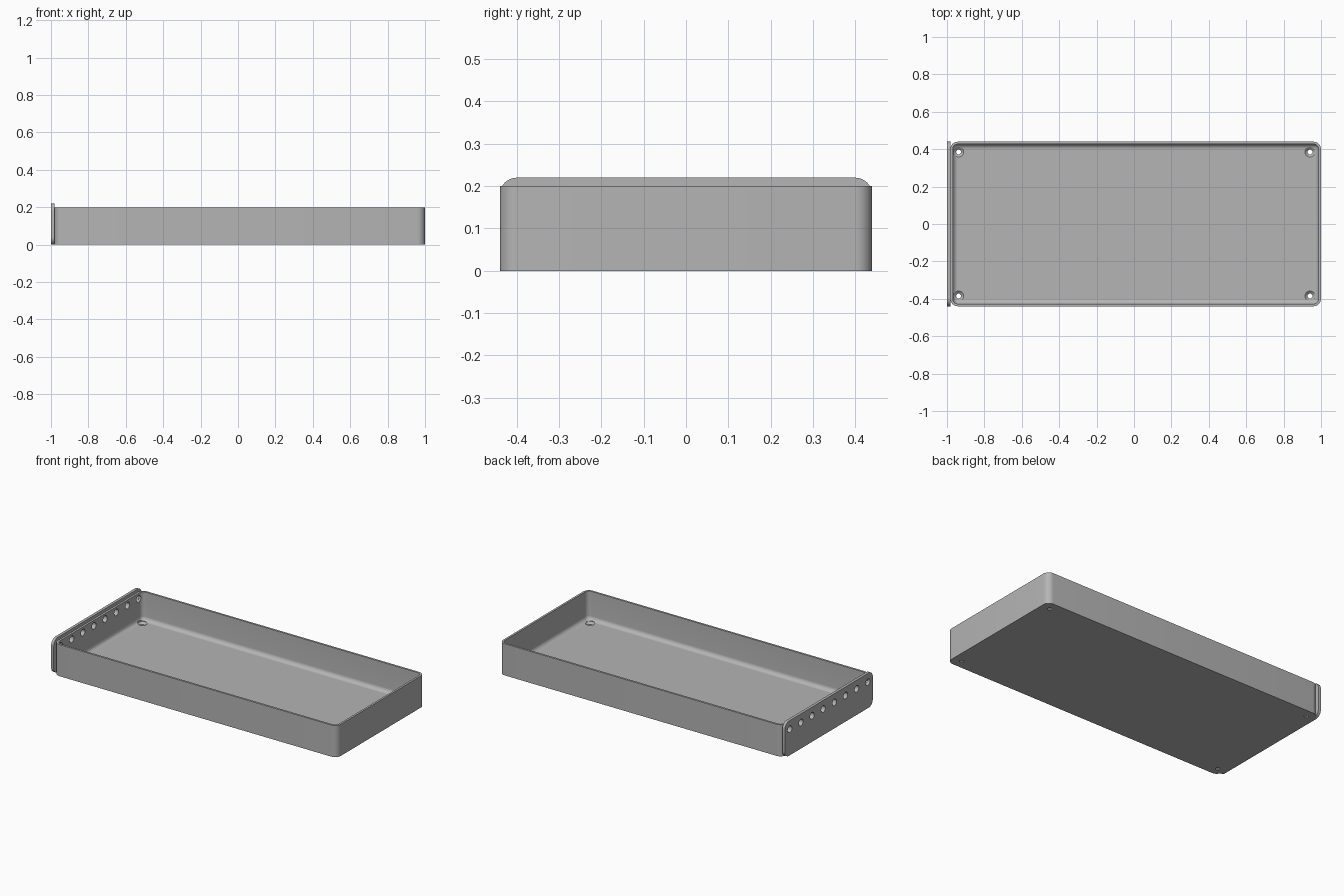
import bpy, bmesh, math
from mathutils import Vector

if "Cube" in bpy.data.objects:
    bpy.data.objects.remove(bpy.data.objects["Cube"])

grey = bpy.data.materials.new("plain grey")
grey.diffuse_color = (0.46, 0.46, 0.46, 1)
grey.use_nodes = True
grey.node_tree.nodes["Principled BSDF"].inputs["Base Color"].default_value = grey.diffuse_color


def rounded_rect(hx, hy, r, steps=8):
    """Outline of a rounded rectangle centred on the origin."""
    pts = []
    for k, (sx, sy) in enumerate([(1, 1), (-1, 1), (-1, -1), (1, -1)]):
        for i in range(steps + 1):
            a = math.pi / 2 * (k + i / steps)
            pts.append((sx * (hx - r) + r * math.cos(a),
                        sy * (hy - r) + r * math.sin(a)))
    return pts


def circle(r, n=32):
    return [(r * math.cos(2 * math.pi * i / n), r * math.sin(2 * math.pi * i / n))
            for i in range(n)]


def loft(bm, rings):
    """Skin a series of equal-length 3D rings and cap both ends."""
    loops = [[bm.verts.new(p) for p in ring] for ring in rings]
    n = len(loops[0])
    for a, b in zip(loops, loops[1:]):
        for i in range(n):
            j = (i + 1) % n
            bm.faces.new((a[i], a[j], b[j], b[i]))
    bm.faces.new(loops[0][::-1])
    bm.faces.new(loops[-1])


def finish(name, bm):
    bmesh.ops.recalc_face_normals(bm, faces=bm.faces[:])
    mesh = bpy.data.meshes.new(name)
    bm.to_mesh(mesh)
    bm.free()
    mesh.materials.append(grey)
    obj = bpy.data.objects.new(name, mesh)
    bpy.context.collection.objects.link(obj)
    return obj


def cut(obj, cutter):
    mod = obj.modifiers.new("holes", 'BOOLEAN')
    mod.operation = 'DIFFERENCE'
    mod.solver = 'EXACT'
    mod.object = cutter
    bpy.context.view_layer.objects.active = obj
    bpy.ops.object.modifier_apply(modifier=mod.name)


HY, HEIGHT, WALL, FLOOR = 0.44, 0.20, 0.013, 0.02
LEFT = -0.982
HX, CX = (1 - LEFT) / 2, (1 + LEFT) / 2
CORNER, FILLET = 0.04, 0.026


def tray_ring(inset, z):
    return [(x + CX, y, z) for x, y in
            rounded_rect(HX - inset, HY - inset, max(CORNER - inset, 0.001))]


# Tray: outer wall, rim, inner wall, filleted foot and floor
rings = [tray_ring(0, 0), tray_ring(0, HEIGHT), tray_ring(WALL, HEIGHT)]
for i in range(9):
    a = math.pi / 2 * i / 8
    rings.append(tray_ring(WALL + FILLET * (1 - math.cos(a)),
                           FLOOR + FILLET * (1 - math.sin(a))))
bm = bmesh.new()
loft(bm, rings)
tray = finish("tray", bm)

# End plate: rounded plate standing slightly above the rim
bm = bmesh.new()
outline = rounded_rect(HY, 0.11, 0.04)
loft(bm, [[(x, y, z + 0.11) for y, z in outline] for x in (-1, LEFT)])
plate = finish("end_plate", bm)

# Countersunk screw holes in the floor corners
bm = bmesh.new()
for x in (-0.938, 0.941):
    for y in (-0.385, 0.385):
        loft(bm, [[(x + u, y + v, z) for u, v in circle(r)] for r, z in
                  [(0.013, -0.02), (0.013, 0.007), (0.027, 0.019), (0.027, 0.06)]])
screw_cutter = finish("screw_hole_cutter", bm)

# Row of round holes through the end plate and the wall behind it
bm = bmesh.new()
for i in range(8):
    y = -0.39 + 0.78 * i / 7
    loft(bm, [[(x, y + u, 0.165 + v) for u, v in circle(0.021)] for x in (-1.05, -0.93)])
row_cutter = finish("row_hole_cutter", bm)

cut(tray, screw_cutter)
cut(tray, row_cutter)
cut(plate, row_cutter)
for helper in (screw_cutter, row_cutter):
    bpy.data.objects.remove(helper)

for obj in (tray, plate):
    bpy.ops.object.select_all(action='DESELECT')
    obj.select_set(True)
    bpy.context.view_layer.objects.active = obj
    bpy.ops.object.shade_smooth_by_angle(angle=math.radians(30))
